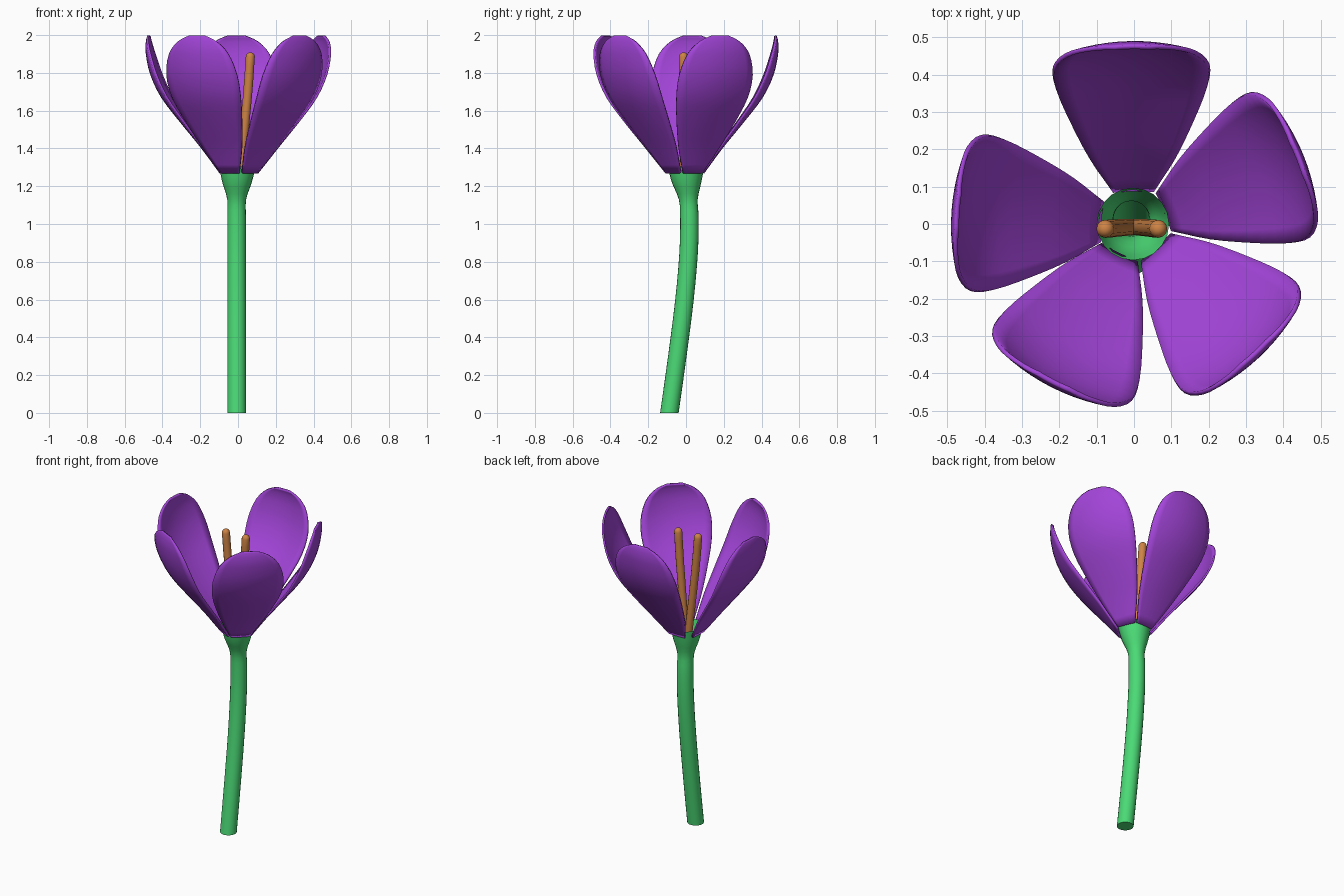
import bpy, math
from mathutils import Vector

if "Cube" in bpy.data.objects:
    bpy.data.objects.remove(bpy.data.objects["Cube"])


def material(name, color):
    m = bpy.data.materials.new(name)
    m.diffuse_color = (*color, 1)
    m.use_nodes = True
    m.node_tree.nodes["Principled BSDF"].inputs["Base Color"].default_value = m.diffuse_color
    return m


def smooth_path(pts, steps):
    # Catmull-Rom interpolation through the given points
    p = [Vector(q) for q in pts]
    p = [2 * p[0] - p[1]] + p + [2 * p[-1] - p[-2]]
    out = []
    for i in range(1, len(p) - 2):
        a, b, c, d = p[i - 1:i + 3]
        for s in range(steps):
            t = s / steps
            out.append(0.5 * (2 * b + (c - a) * t + (2 * a - 5 * b + 4 * c - d) * t ** 2
                              + (3 * b - a - 3 * c + d) * t ** 3))
    return out + [p[-2]]


def make_object(name, verts, faces, mat, angle=50):
    me = bpy.data.meshes.new(name)
    me.from_pydata(verts, [], faces)
    me.materials.append(mat)
    ob = bpy.data.objects.new(name, me)
    bpy.context.collection.objects.link(ob)
    bpy.ops.object.select_all(action='DESELECT')
    ob.select_set(True)
    bpy.context.view_layer.objects.active = ob
    bpy.ops.object.shade_smooth_by_angle(angle=math.radians(angle))
    return ob


def tube(name, rings, sides, mat, cap_top):
    # rings: (x, y, z, radius), stacked level
    verts, faces = [], []
    for x, y, z, r in rings:
        for k in range(sides):
            a = math.tau * k / sides
            verts.append((x + r * math.cos(a), y + r * math.sin(a), z))
    for i in range(len(rings) - 1):
        for k in range(sides):
            n = (k + 1) % sides
            faces.append((i * sides + k, i * sides + n, (i + 1) * sides + n, (i + 1) * sides + k))
    faces.append(tuple(reversed(range(sides))))
    if cap_top:
        faces.append(tuple(range((len(rings) - 1) * sides, len(rings) * sides)))
    return make_object(name, verts, faces, mat)


green = material("stem_green", (0.07, 0.70, 0.18))
purple = material("petal_purple", (0.37, 0.06, 0.70))
orange = material("stamen_orange", (0.62, 0.23, 0.06))

# Bent stem flaring into an open cup
stem = smooth_path([(-0.007, -0.088, 0, 0.049), (-0.007, -0.046, 0.3, 0.049),
                    (-0.007, -0.008, 0.6, 0.049), (-0.007, 0.014, 0.85, 0.049),
                    (-0.007, 0.018, 1.03, 0.049), (-0.007, 0.012, 1.13, 0.05),
                    (-0.005, 0.003, 1.22, 0.078), (-0.003, 0, 1.305, 0.097)], 3)
tube("stem", stem, 20, green, False)

# Two round-tipped stamens leaning apart
for name, tip in (("stamen_right", 0.065), ("stamen_left", -0.077)):
    path = smooth_path([(0, -0.008, 1.14, 0.022), (tip * 0.45, -0.01, 1.45, 0.023),
                        (tip * 0.8, -0.012, 1.7, 0.024), (tip, -0.013, 1.885, 0.024)], 4)
    dome = [Vector((tip, -0.013, 1.885 + 0.024 * math.sin(a), 0.024 * math.cos(a)))
            for a in (0.45, 0.9, 1.3)]
    tube(name, path + dome, 12, orange, True)

# Petals: midline radius, height and half width from base to tip
profile = smooth_path([(0.092, 1.272, 0.055), (0.19, 1.405, 0.115), (0.30, 1.54, 0.165),
                       (0.40, 1.67, 0.202), (0.458, 1.79, 0.208), (0.482, 1.90, 0.175),
                       (0.482, 1.965, 0.115), (0.474, 1.997, 0.045)], 3)
N = 10
for i, deg in enumerate((91, 22, -47, -117, 176)):
    a = math.radians(deg)
    verts, faces = [], []
    for r, z, w in profile:
        for k in range(N + 1):
            v = 2 * k / N - 1
            rad = r - 0.9 * (v * w) ** 2
            s = v * w
            verts.append((rad * math.cos(a) - s * math.sin(a),
                          rad * math.sin(a) + s * math.cos(a), z))
    for j in range(len(profile) - 1):
        for k in range(N):
            b = j * (N + 1) + k
            faces.append((b, b + 1, b + N + 2, b + N + 1))
    ob = make_object(f"petal_{i + 1}", verts, faces, purple)
    sol = ob.modifiers.new("thickness", 'SOLIDIFY')
    sol.thickness = 0.012
    sol.offset = 0
